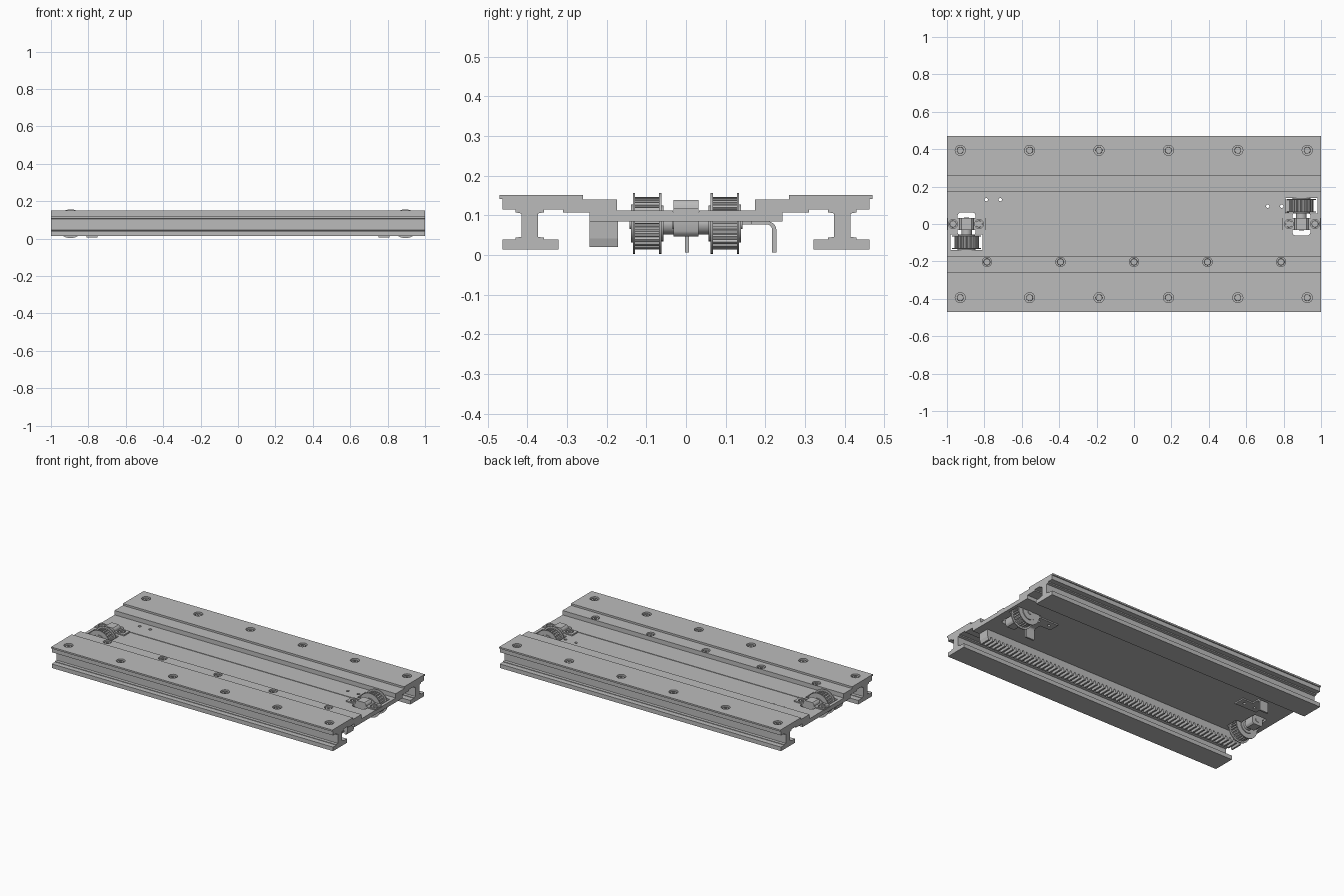
import bpy, bmesh, math
from mathutils import Matrix, Vector

if "Cube" in bpy.data.objects:
    bpy.data.objects.remove(bpy.data.objects["Cube"])

grey = bpy.data.materials.new("machined_grey")
grey.use_nodes = True
grey.diffuse_color = (0.5, 0.5, 0.5, 1)
grey.node_tree.nodes["Principled BSDF"].inputs["Base Color"].default_value = (0.5, 0.5, 0.5, 1)

TURN = Matrix.Rotation(math.pi, 4, "Z")


def finish(bm, name, matrix=None, smooth=False):
    if matrix:
        bm.transform(matrix)
    bmesh.ops.recalc_face_normals(bm, faces=bm.faces)
    mesh = bpy.data.meshes.new(name)
    bm.to_mesh(mesh)
    bm.free()
    mesh.materials.append(grey)
    ob = bpy.data.objects.new(name, mesh)
    bpy.context.collection.objects.link(ob)
    if smooth:
        bpy.ops.object.select_all(action="DESELECT")
        ob.select_set(True)
        bpy.context.view_layer.objects.active = ob
        bpy.ops.object.shade_smooth_by_angle(angle=math.radians(35))
    return ob


def add_prism(bm, pts, axis, lo, hi):
    """Extrude a 2D outline along an axis; the outline uses the other two axes in order."""
    verts = []
    for a, b in pts:
        co = [a, b]
        co.insert(axis, lo)
        verts.append(bm.verts.new(co))
    step = Vector((0, 0, 0))
    step[axis] = hi - lo
    out = bmesh.ops.extrude_face_region(bm, geom=[bm.faces.new(verts)], use_keep_orig=True)
    moved = [g for g in out["geom"] if isinstance(g, bmesh.types.BMVert)]
    bmesh.ops.translate(bm, verts=moved, vec=step)


def prism(name, pts, axis, lo, hi, matrix=None, smooth=False):
    bm = bmesh.new()
    add_prism(bm, pts, axis, lo, hi)
    return finish(bm, name, matrix, smooth)


def rect(a0, a1, b0, b1):
    return [(a0, b0), (a1, b0), (a1, b1), (a0, b1)]


def circle(cx, cy, r, n=24):
    return [(cx + r * math.cos(math.tau * i / n), cy + r * math.sin(math.tau * i / n)) for i in range(n)]


def cut(ob, cutter):
    mod = ob.modifiers.new("cut", "BOOLEAN")
    mod.operation, mod.solver, mod.object = "DIFFERENCE", "EXACT", cutter
    bpy.ops.object.select_all(action="DESELECT")
    ob.select_set(True)
    bpy.context.view_layer.objects.active = ob
    bpy.ops.object.modifier_apply(modifier=mod.name)


def cutter_of(outlines, lo, hi):
    bm = bmesh.new()
    for o in outlines:
        add_prism(bm, o, 2, lo, hi)
    ob = finish(bm, "cutter")
    ob.hide_render = True
    return ob


def screw(name, x, y, top):
    # Socket head: a turned profile spun about z
    prof = [(0, -.008), (.008, -.008), (.008, 0), (.017, 0), (.018, -.002), (.018, -.016), (0, -.016)]
    bm = bmesh.new()
    vs = [bm.verts.new((r, 0, z)) for r, z in prof]
    es = [bm.edges.new(p) for p in zip(vs, vs[1:])]
    bmesh.ops.spin(bm, geom=vs + es, cent=(0, 0, 0), axis=(0, 0, 1), angle=math.tau, steps=20)
    bmesh.ops.remove_doubles(bm, verts=bm.verts, dist=1e-5)
    finish(bm, name, Matrix.Translation((x, y, top)), True)


# Two I-section side rails with counterbored screws
rail_half = [(.26, .152), (.47, .152), (.47, .142), (.463, .142), (.463, .115), (.43, .115),
             (.43, .108), (.415, .105), (.415, .046), (.43, .044), (.43, .04), (.463, .04),
             (.463, .014), (.322, .014), (.322, .04), (.358, .04), (.358, .044), (.373, .046),
             (.373, .105), (.358, .108), (.358, .115), (.31, .115), (.31, .125), (.26, .125)]
rail_x = [-.929 + .371 * i for i in range(6)]
for side, label in ((-1, "front"), (1, "back")):
    rail = prism(label + "_rail", [(side * y, z) for y, z in rail_half], 0, -1, 1)
    yc = side * .394
    bores = cutter_of([circle(x, yc, .027) for x in rail_x], .132, .2)
    cut(rail, bores)
    bpy.data.objects.remove(bores)
    for x in rail_x:
        screw(label + "_rail_screw", x, yc, .147)

# Centre deck with stepped edges and a shallow centre groove
half = [(.033, .109), (.033, .112), (.174, .112), (.174, .14), (.26, .14), (.26, .125),
        (.31, .125), (.31, .107), (.243, .107), (.243, .085)]
deck = prism("centre_deck", half + [(-y, z) for y, z in reversed(half)], 0, -1, 1)

rack_x = [.393 * i for i in range(-2, 3)]
bores = cutter_of([circle(x, -.203, .025) for x in rack_x], .12, .2)
pockets = cutter_of([rect(-.98, -.81, -.14, -.055), rect(.81, .98, .055, .14)], 0, .2)


def slot(cx):
    # Rounded slot around each axle
    out = []
    for sx, sy, a in ((1, 1, 0), (-1, 1, 90), (-1, -1, 180), (1, -1, 270)):
        for k in range(5):
            t = math.radians(a + 22.5 * k)
            out.append((cx + sx * .03 + .018 * math.cos(t), sy * .044 + .018 * math.sin(t)))
    return out


slots = cutter_of([slot(-.895), slot(.895)], 0, .2)
pin_holes = cutter_of([circle(s * x, yc, .009, 12) for s, yc in ((1, .13), (-1, .095))
                       for x in (-.79, -.715)], 0, .2)
for c in (bores, pockets, slots, pin_holes):
    cut(deck, c)
for x in rack_x:
    screw("rack_screw", x, -.203, .135)

# Toothed rack under the deck
teeth, x0, x1 = 64, -.95, .95
pitch = (x1 - x0) / teeth
outline = [(x0, .085)]
for i in range(teeth):
    for f, z in ((.1, .042), (.32, .02), (.68, .02), (.9, .042)):
        outline.append((x0 + (i + f) * pitch, z))
outline.append((x1, .085))
prism("toothed_rack", outline, 1, -.243, -.172)

# End stations: pulley, axle, bearing and sensor bracket, repeated half a turn round
PX, PZ = -.895, .08
for label, turn, s, yc in (("right", None, 1, .13), ("left", TURN, -1, .095)):
    # Toothed pulley body
    n, body = 24, []
    for i in range(n):
        for f, r in ((0, .066), (.5, .066), (.6, .058), (.9, .058)):
            t = math.tau * (i + f) / n
            body.append((PX + r * math.cos(t), PZ + r * math.sin(t)))
    prism(label + "_pulley", body, 1, -.13, -.066, turn)

    # Flanges, hubs and axle: discs along y
    for part, r, a, b in (("outer_flange", .077, -.134, -.128), ("inner_flange", .077, -.068, -.062),
                          ("outer_hub", .048, -.139, -.134), ("inner_hub", .045, -.062, -.057),
                          ("axle_collar", .028, -.057, -.03), ("axle", .014, -.143, .034)):
        prism(f"{label}_{part}", circle(PX, PZ, r, 40), 1, a, b, turn, True)

    # Bearing housing with a rounded top and bottom, and its mounting plate
    housing = []
    for sx, sz in ((1, 1), (-1, 1), (-1, -1), (1, -1)):
        corner = [(.038, -.004), (.034, .003), (.026, .009)]
        for dx, dz in (corner if sx * sz > 0 else corner[::-1]):
            housing.append((PX + sx * dx, .0935 + sz * (.037 + dz)))
    prism(label + "_bearing_housing", housing, 1, -.031, .031, turn, True)
    plate = prism(label + "_bearing_plate", rect(-.998, -.79, -.031, .031), 2, .095, .118, turn)
    ends = cutter_of([circle(s * x, 0, .024) for x in (-.968, -.828)], .108, .2)
    cut(plate, ends)
    bpy.data.objects.remove(ends)
    for x in (-.968, -.828):
        screw(label + "_bearing_screw", s * x, 0, .117)

    # Bent sensor bracket with two pin holes
    pad = prism(label + "_bracket_pad", rect(-.83, -.675, yc * s - .035, yc * s + .035), 2, .077, .085, turn)
    cut(pad, pin_holes)
    y0 = yc * s + .035
    y1 = yc * s + .098
    bend = [(y0, .085)]
    for k in range(6):
        t = math.radians(90 - 18 * k)
        bend.append((y1 - .022 + .022 * math.cos(t), .063 + .022 * math.sin(t)))
    bend += [(y1, .007), (y1 - .011, .007)]
    for k in range(6):
        t = math.radians(18 * k)
        bend.append((y1 - .022 + .011 * math.cos(t), .063 + .014 * math.sin(t)))
    bend.append((y0, .077))
    prism(label + "_bracket_leg", bend, 0, -.81, -.75, turn, True)

for c in (bores, pockets, slots, pin_holes):
    bpy.data.objects.remove(c)
